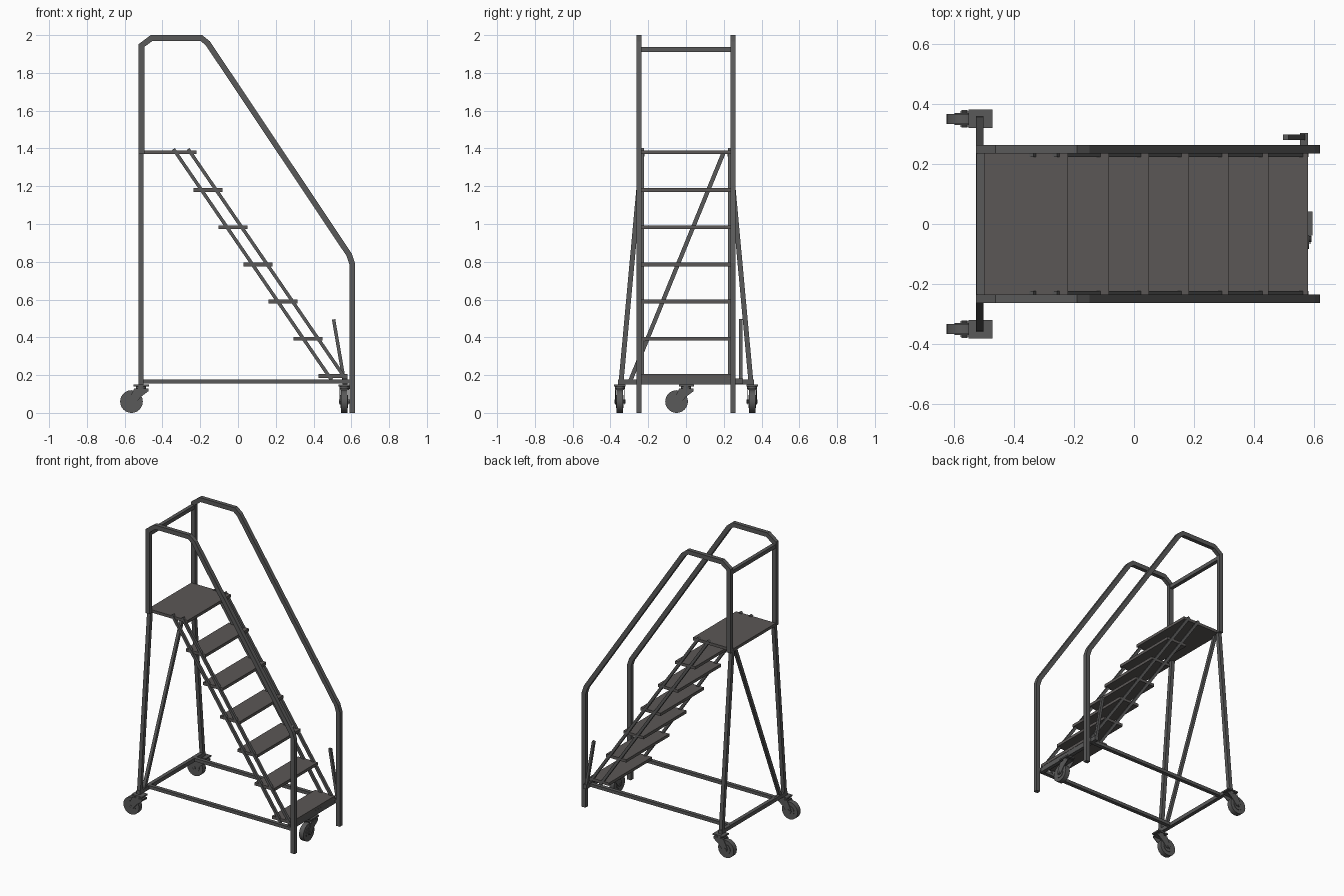
import bpy, bmesh, math
from mathutils import Vector, Matrix

if "Cube" in bpy.data.objects:
    bpy.data.objects.remove(bpy.data.objects["Cube"])


def material(name, rgb):
    m = bpy.data.materials.new(name)
    m.diffuse_color = (*rgb, 1)
    m.use_nodes = True
    m.node_tree.nodes["Principled BSDF"].inputs["Base Color"].default_value = m.diffuse_color
    return m


STEEL = material("dark grey steel", (0.1, 0.1, 0.1))
TREAD = material("warm grey tread", (0.105, 0.097, 0.094))


def finish(name, bm, mat, smooth=False):
    bmesh.ops.recalc_face_normals(bm, faces=bm.faces[:])
    me = bpy.data.meshes.new(name)
    bm.to_mesh(me)
    bm.free()
    ob = bpy.data.objects.new(name, me)
    bpy.context.collection.objects.link(ob)
    me.materials.append(mat)
    if smooth:
        bpy.context.view_layer.objects.active = ob
        ob.select_set(True)
        bpy.ops.object.shade_smooth_by_angle(angle=math.radians(35))
        ob.select_set(False)
    return ob


def box(name, lo, hi, mat=STEEL, m=Matrix()):
    lo, hi = Vector(lo), Vector(hi)
    bm = bmesh.new()
    bmesh.ops.create_cube(bm, size=1, matrix=m @ Matrix.Translation((lo + hi) / 2)
                          @ Matrix.Diagonal((*(hi - lo), 1)))
    return finish(name, bm, mat)


def beam(name, p, q, w=0.026, h=0.026):
    # square tube between two points
    p, q = Vector(p), Vector(q)
    d = q - p
    z = d.normalized()
    side = Vector((0, 1, 0)) if abs(z.y) < 0.9 else Vector((1, 0, 0))
    x = side.cross(z).normalized()
    y = z.cross(x)
    rot = Matrix((x, y, z)).transposed().to_4x4()
    bm = bmesh.new()
    bmesh.ops.create_cube(bm, size=1, matrix=Matrix.Translation((p + q) / 2) @ rot
                          @ Matrix.Diagonal((w, h, d.length, 1)))
    return finish(name, bm, STEEL)


def cylinder(name, center, r, depth, axis_y=False, m=Matrix(), n=24):
    bm = bmesh.new()
    rot = Matrix.Rotation(math.pi / 2, 4, 'X') if axis_y else Matrix()
    bmesh.ops.create_cone(bm, cap_ends=True, segments=n, radius1=r, radius2=r, depth=depth,
                          matrix=m @ Matrix.Translation(center) @ rot)
    return finish(name, bm, STEEL, True)


def plate(name, pts, y, t, m):
    # side-view outline with thickness along y
    bm = bmesh.new()
    f = bm.faces.new([bm.verts.new((a, y - t / 2, b)) for a, b in pts])
    ext = bmesh.ops.extrude_face_region(bm, geom=[f])
    bmesh.ops.translate(bm, vec=(0, t, 0),
                        verts=[v for v in ext["geom"] if isinstance(v, bmesh.types.BMVert)])
    bmesh.ops.transform(bm, matrix=m, verts=bm.verts[:])
    return finish(name, bm, STEEL)


def handrail(name, y, pts, w, depth):
    # mitred square tube following a side-view path
    bm = bmesh.new()
    pts = [Vector(p) for p in pts]
    rings = []
    for i, p in enumerate(pts):
        a = (p - pts[i - 1]).normalized() if i else (pts[1] - p).normalized()
        b = (pts[i + 1] - p).normalized() if i < len(pts) - 1 else a
        na, nb = Vector((-a.y, a.x)), Vector((-b.y, b.x))
        n = (na + nb).normalized()
        n *= w / 2 / n.dot(na)
        rings.append([bm.verts.new((p.x + s * n.x, y + t * depth / 2, p.y + s * n.y))
                      for s, t in ((1, 1), (1, -1), (-1, -1), (-1, 1))])
    for r, s in zip(rings, rings[1:]):
        for k in range(4):
            bm.faces.new((r[k], r[(k + 1) % 4], s[(k + 1) % 4], s[k]))
    bm.faces.new(rings[0])
    bm.faces.new(rings[-1])
    return finish(name, bm, STEEL)


def castor(name, loc, turn=0):
    # swivel castor, wheel trailing towards local -x
    m = Matrix.Translation(loc) @ Matrix.Rotation(turn, 4, 'Z')
    box(name + "_top_plate", (-0.038, -0.031, 0.14), (0.042, 0.031, 0.15), m=m)
    cylinder(name + "_swivel", (0, 0, 0.134), 0.026, 0.014, m=m)
    box(name + "_fork_bridge", (-0.035, -0.025, 0.122), (0.04, 0.025, 0.129), m=m)
    outline = [(-0.036, 0.129), (0.04, 0.129), (0.04, 0.115), (0.0, 0.085), (-0.03, 0.05),
               (-0.045, 0.044), (-0.06, 0.048), (-0.066, 0.06), (-0.062, 0.075)]
    for s in (-1, 1):
        plate(name + "_fork_arm", outline, s * 0.0235, 0.004, m)
    cylinder(name + "_tyre", (-0.05, 0, 0.06), 0.06, 0.034, True, m, 32)
    cylinder(name + "_hub", (-0.05, 0, 0.06), 0.034, 0.04, True, m)
    cylinder(name + "_axle", (-0.05, 0, 0.06), 0.01, 0.058, True, m, 12)


# treads and platform
for i in range(6):
    x, z = 0.58 - 0.1325 * i, 0.195 + 0.197 * i
    box("step_tread", (x - 0.153, -0.237, z - 0.01), (x, 0.237, z + 0.01), TREAD)
box("platform", (-0.525, -0.237, 1.37), (-0.22, 0.237, 1.39), TREAD)

rail_path = [(-0.511, 1.37), (-0.511, 1.945), (-0.457, 1.985), (-0.195, 1.985), (-0.16, 1.957),
             (0.588, 0.838), (0.604, 0.79), (0.604, 0)]
for s in (-1, 1):
    # handrails, legs, base bars and twin stringers
    handrail("handrail", s * 0.249, rail_path, 0.03, 0.028)
    beam("rear_leg", (-0.514, s * 0.345, 0.15), (-0.514, s * 0.232, 1.38), 0.026, 0.026)
    beam("base_side_bar", (-0.514, s * 0.249, 0.166), (0.6, s * 0.249, 0.166), 0.022, 0.026)
    for x in (0.0, 0.078):
        beam("stringer", (-0.342 + x, s * 0.232, 1.397), (0.495 + x, s * 0.232, 0.175), 0.018, 0.018)
    castor("rear_castor", (-0.514, s * 0.35, 0))

# cross members
beam("rear_base_bar", (-0.514, -0.36, 0.163), (-0.514, 0.36, 0.163))
beam("front_base_bar", (0.566, -0.249, 0.167), (0.566, 0.249, 0.167), 0.034, 0.026)
beam("top_rear_bar", (-0.511, -0.249, 1.923), (-0.511, 0.249, 1.923))
beam("rear_diagonal_brace", (-0.514, -0.295, 0.17), (-0.514, 0.2, 1.38), 0.02, 0.022)

# front castor turned sideways
castor("front_castor", (0.563, 0, 0), math.pi / 2)

# brake lever and its pivot
beam("lever_pivot", (0.566, 0.249, 0.167), (0.566, 0.303, 0.167), 0.03, 0.026)
beam("brake_lever", (0.563, 0.289, 0.165), (0.506, 0.289, 0.495), 0.018, 0.018)
